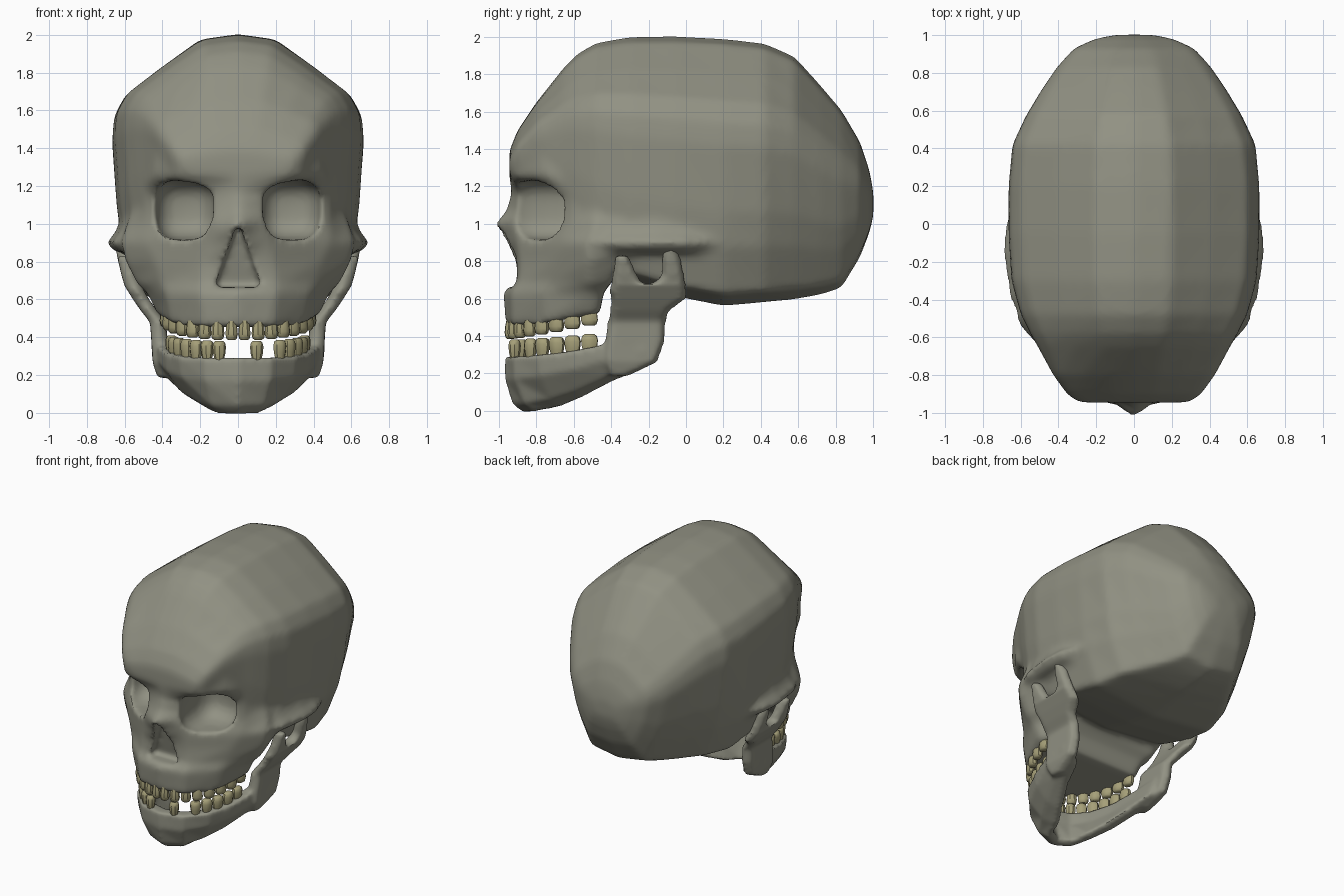
import bpy, bmesh, math
from mathutils import Vector

if "Cube" in bpy.data.objects:
    bpy.data.objects.remove(bpy.data.objects["Cube"], do_unlink=True)


def material(name, color):
    m = bpy.data.materials.new(name)
    m.use_nodes = True
    m.diffuse_color = (*color, 1)
    m.node_tree.nodes["Principled BSDF"].inputs["Base Color"].default_value = (*color, 1)
    return m


BONE = material("bone grey", (0.285, 0.285, 0.228))
ENAMEL = material("tooth yellow", (0.38, 0.35, 0.19))


def loft(bm, rings):
    """Closed skin through rings of equal point count."""
    rows = [[bm.verts.new(p) for p in ring] for ring in rings]
    n = len(rows[0])
    for a, b in zip(rows, rows[1:]):
        for i in range(n):
            j = (i + 1) % n
            bm.faces.new((a[i], a[j], b[j], b[i]))
    bm.faces.new(rows[0])
    bm.faces.new(rows[-1])


def mirrored(half):
    """Half outline from midline to midline, closed by its mirror image."""
    return half + [(-p[0], p[1], p[2]) for p in reversed(half[1:-1])]


def make(name, bm):
    bmesh.ops.recalc_face_normals(bm, faces=bm.faces)
    me = bpy.data.meshes.new(name)
    bm.to_mesh(me)
    bm.free()
    ob = bpy.data.objects.new(name, me)
    bpy.context.collection.objects.link(ob)
    return ob


def rounded_block(bm, centre, radii, power):
    """Sphere pushed towards a box by a power below one."""
    new = bmesh.ops.create_uvsphere(bm, u_segments=24, v_segments=16, radius=1)["verts"]
    for v in new:
        v.co = Vector(centre) + Vector(r * math.copysign(abs(c) ** power, c)
                                       for c, r in zip(v.co, radii))


def fuse(ob, voxel, steps):
    r = ob.modifiers.new("fuse", "REMESH")
    r.mode = "VOXEL"
    r.voxel_size = voxel
    s = ob.modifiers.new("soften", "SMOOTH")
    s.factor = 0.5
    s.iterations = steps


def finish(ob, mat, angle):
    bpy.context.view_layer.update()
    bpy.ops.object.select_all(action="DESELECT")
    ob.select_set(True)
    bpy.context.view_layer.objects.active = ob
    if ob.modifiers:
        bpy.ops.object.convert(target="MESH")
    ob.data.materials.clear()
    ob.data.materials.append(mat)
    for p in ob.data.polygons:
        p.material_index = 0
    bpy.ops.object.shade_smooth_by_angle(angle=math.radians(angle))


# Braincase: one section shape scaled along y (y, top, bottom, half width, base width)
SECTION = [(0, 1), (.3, .98), (.62, .87), (.9, .765), (.985, .69), (1, .6),
           (.965, .35), (.93, .22), (.8, .04), (0, 0)]
BRAINCASE = [
    (-.945, 1.39, 1.25, .3, 1), (-.9, 1.5, 1.22, .36, 1), (-.8, 1.65, 1.2, .43, 1),
    (-.65, 1.84, 1.0, .51, 1), (-.58, 1.91, .9, .55, 1), (-.48, 1.968, .79, .6, 1),
    (-.3, 2.0, .68, .65, 1), (-.05, 2.003, .61, .665, 1), (.2, 1.99, .56, .665, .97),
    (.42, 1.965, .58, .645, .88), (.58, 1.895, .595, .57, .78), (.72, 1.74, .62, .485, .7),
    (.83, 1.61, .655, .41, .65), (.93, 1.44, .82, .32, .7), (.98, 1.29, .95, .21, .8),
    (1.002, 1.17, 1.04, .1, 1)]
bm = bmesh.new()
rings = []
for y, hi, lo, w, base in BRAINCASE:
    half = []
    for u, t in SECTION:
        pinch = base + (1 - base) * min(1, t / .5)
        half.append((w * u * pinch, y, lo + (hi - lo) * t))
    rings.append(mirrored(half))
loft(bm, rings)

# Face: (z, midline y, front corner x y, cheek x y, side x y, back y)
FACE = [
    (.45, -.965, .18, -.93, .35, -.75, .43, -.5, -.46),
    (.64, -.98, .2, -.935, .38, -.76, .49, -.52, -.44),
    (.68, -.925, .2, -.895, .4, -.72, .54, -.52, -.4),
    (.8, -.925, .18, -.89, .44, -.7, .6, -.52, -.34),
    (.9, -.975, .16, -.905, .49, -.665, .62, -.52, -.1),
    (1.0, -1.03, .14, -.925, .485, -.63, .59, -.48, 0),
    (1.07, -.965, .13, -.905, .485, -.62, .56, -.48, 0),
    (1.17, -.935, .13, -.9, .485, -.625, .54, -.5, 0),
    (1.25, -.945, .32, -.92, .455, -.75, .53, -.5, 0),
    (1.35, -.945, .32, -.92, .435, -.77, .51, -.55, 0),
    (1.5, -.89, .3, -.85, .42, -.72, .49, -.55, 0)]
rings = []
for z, yf, x1, y1, x2, y2, x3, y3, yb in FACE:
    half = [(0, yf), (x1, y1), (x2, y2), (x3, y3), (x3 * .93, yb), (0, yb)]
    tilt = .2 if z < .5 else 0
    rings.append(mirrored([(x, y, z + tilt * max(0, y + .8)) for x, y in half]))
loft(bm, rings)

# Cheek arches: pointed ridges blending into the temples (y, outer x)
ARCH = [(-.52, .6), (-.38, .67), (-.15, .7), (.0, .69), (.2, .61)]
for side in (1, -1):
    loft(bm, [[(side * x, y, z) for x, z in
               ((.45, 1.16), (w - .075, 1.02), (w - .05, .95), (w, .9), (w - .05, .85), (.45, .84))]
              for y, w in ARCH])
skull = make("skull", bm)
fuse(skull, .022, 5)

# Eye sockets and nasal opening
bm = bmesh.new()
for side in (1, -1):
    rounded_block(bm, (side * .278, -.75, 1.075), (.165, .22, .16), .7)
sockets = make("socket_cutter", bm)
bm = bmesh.new()
loft(bm, [[(0, y, 1.01), (.125, y + low, .665), (-.125, y + low, .665)]
          for y, low in ((-1.2, 0), (-.91, .08))])
nostril = make("nasal_cutter", bm)
for cutter in (sockets, nostril):
    cutter.hide_render = True
    b = skull.modifiers.new("opening", "BOOLEAN")
    b.operation = "DIFFERENCE"
    b.object = cutter
fuse(skull, .018, 3)
finish(skull, BONE, 50)
for cutter in (sockets, nostril):
    bpy.data.objects.remove(cutter, do_unlink=True)

# Lower jaw body swept round the arch: (x, y, bottom, top, inward lean of base)
BODY = [(0, -.92, -.01, .29, .03), (.15, -.88, -.005, .29, .06), (.27, -.76, .02, .3, .12),
        (.34, -.6, .07, .32, .1), (.39, -.4, .16, .36, .05), (.405, -.22, .23, .37, 0)]
JAW_SECTION = [(.05, 1), (.055, .6), (.03, .15), (-.02, 0), (-.08, .06),
               (-.06, .6), (-.04, 1)]
path = [(-p[0], *p[1:]) for p in reversed(BODY[1:])] + BODY
rings = []
for i, (x, y, lo, hi, lean) in enumerate(path):
    a, b = path[max(i - 1, 0)], path[min(i + 1, len(path) - 1)]
    t = Vector((b[0] - a[0], b[1] - a[1])).normalized()
    ring = []
    for u, v in JAW_SECTION:
        u -= lean * (1 - v) ** 2
        ring.append((x + t.y * u, y - t.x * u, lo + (hi - lo) * v))
    rings.append(ring)
bm = bmesh.new()
loft(bm, rings)

# Jaw branches with front and rear prongs: (z, front y, back y)
BRANCH = [(.185, -.42, -.31), (.26, -.45, -.15), (.37, -.44, -.11), (.48, -.42, -.105),
          (.54, -.41, -.08), (.6, -.405, .005), (.65, -.415, .005), (.68, -.4, 0)]
FRONT_PRONG = [(.63, -.415, -.2), (.71, -.4, -.25), (.83, -.38, -.305)]
REAR_PRONG = [(.63, -.25, .005), (.72, -.135, -.005), (.82, -.135, -.025), (.87, -.115, -.05)]
FLARE = [(.185, .38), (.26, .405), (.48, .42), (.56, .485), (.68, .56), (.87, .605)]


def flare(z):
    for (z0, x0), (z1, x1) in zip(FLARE, FLARE[1:]):
        if z <= z1:
            return x0 + (x1 - x0) * (z - z0) / (z1 - z0)


for side in (1, -1):
    for part in (BRANCH, FRONT_PRONG, REAR_PRONG):
        rings = []
        for z, f, b in part:
            x, e = flare(z), min(.03, (b - f) * .3)
            pts = [(0, f), (.045, f + e), (.045, b - e), (0, b), (-.04, b - e), (-.04, f + e)]
            rings.append([(side * (x + u), y, z) for u, y in pts])
        loft(bm, rings)
jaw = make("lower_jaw", bm)
fuse(jaw, .015, 7)
finish(jaw, BONE, 50)


# Teeth: tapered pegs along an arch, with a few missing
def tooth_row(name, width, front, root, tip, rise, missing):
    bm = bmesh.new()
    for side in (1, -1):
        for i in range(8):
            if (side, i) in missing:
                continue
            t = (i + .45) * .195
            c = Vector((side * width * math.sin(t), -.46 + (front + .46) * math.cos(t), 0))
            along = Vector((width * math.cos(t) * side, -(front + .46) * math.sin(t), 0)).normalized()
            across = Vector((-along.y, along.x, 0))
            size = .034 + .002 * i
            rings = []
            for k, s in ((0, .65), (.35, .9), (.7, 1), (.92, .85), (1, .55)):
                z = root + (tip - root) * k + rise * (i / 7) ** 2
                rings.append([c + along * size * s * math.cos(a) + across * .033 * s * math.sin(a)
                              + Vector((0, 0, z))
                              for a in (math.tau * (j + .5) / 8 for j in range(8))])
            loft(bm, rings)
    finish(make(name, bm), ENAMEL, 40)


tooth_row("upper_teeth", .385, -.94, .49, .385, .07, [])
tooth_row("lower_teeth", .355, -.935, .275, .38, .03, [(1, 0), (-1, 0), (1, 2)])
